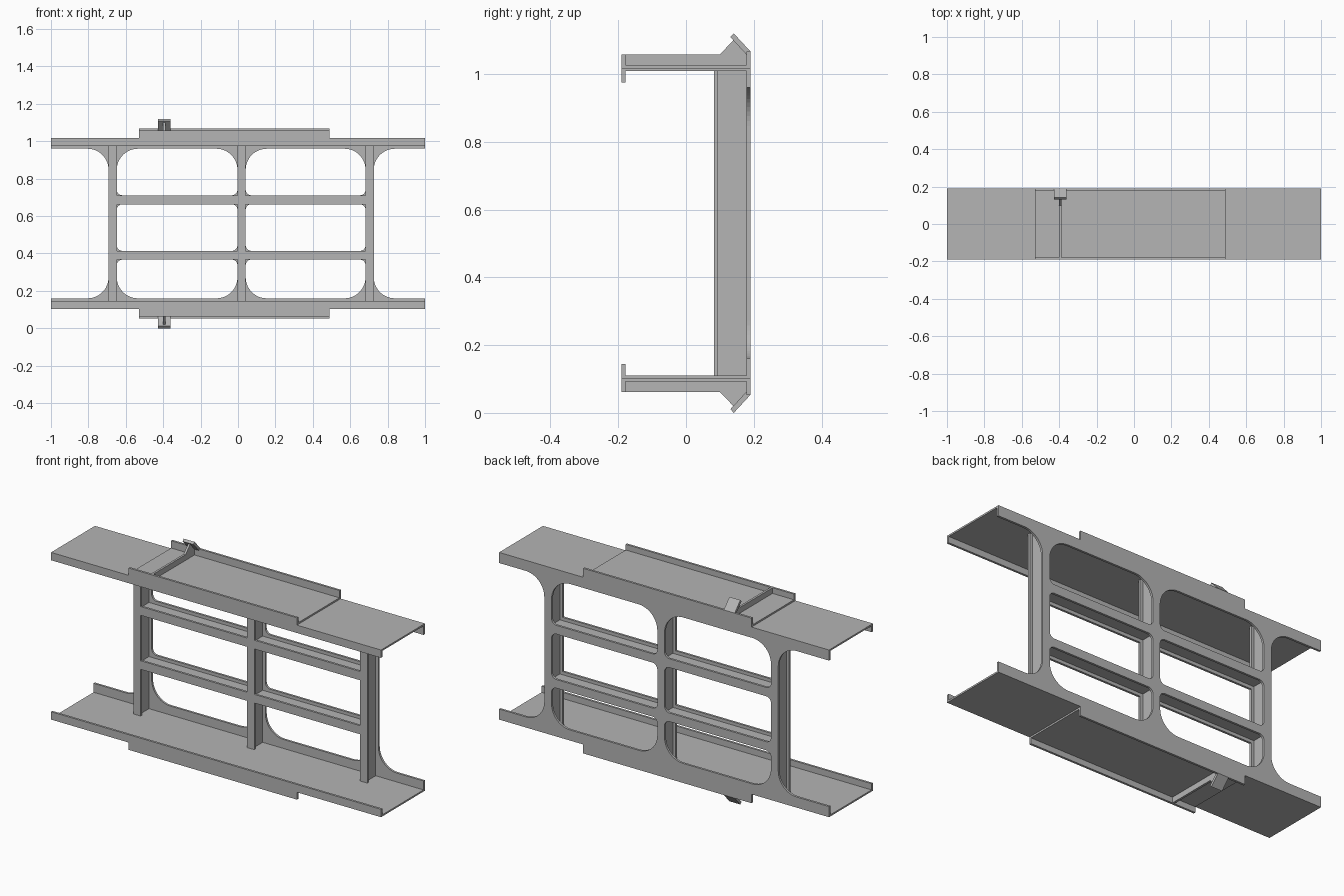
import bpy, bmesh, math
from mathutils import Vector, Matrix

old = bpy.data.objects.get("Cube")
if old:
    bpy.data.objects.remove(old, do_unlink=True)

grey = bpy.data.materials.new("plain_grey")
grey.use_nodes = True
GREY = (0.46, 0.46, 0.46, 1)
grey.diffuse_color = GREY
grey.node_tree.nodes["Principled BSDF"].inputs["Base Color"].default_value = GREY

HEIGHT = 1.12
BACK, FRONT, SHEET = 0.19, -0.19, 0.012


def finish(name, mesh):
    mesh.materials.clear()
    mesh.materials.append(grey)
    obj = bpy.data.objects.new(name, mesh)
    bpy.context.collection.objects.link(obj)
    return obj


def flip(z, top):
    return z if top else HEIGHT - z


def prism(name, profile, x0, x1):
    """Extrude a closed (y, z) profile along x."""
    bm = bmesh.new()
    face = bm.faces.new([bm.verts.new((x0, y, z)) for y, z in profile])
    moved = bmesh.ops.extrude_face_region(bm, geom=[face])["geom"]
    bmesh.ops.translate(bm, vec=(x1 - x0, 0, 0),
                        verts=[v for v in moved if isinstance(v, bmesh.types.BMVert)])
    bmesh.ops.recalc_face_normals(bm, faces=bm.faces)
    mesh = bpy.data.meshes.new(name)
    bm.to_mesh(mesh)
    bm.free()
    return finish(name, mesh)


def box(name, x0, x1, y0, y1, z0, z1):
    return prism(name, [(y0, z0), (y1, z0), (y1, z1), (y0, z1)], x0, x1)


def rounded(corners, steps=12):
    """Turn (x, z, radius) right-angle corners into a filleted loop."""
    loop = []
    for i, (x, z, r) in enumerate(corners):
        p = Vector((x, z))
        if r == 0:
            loop.append(p)
            continue
        a = (Vector(corners[i - 1][:2]) - p).normalized()
        b = (Vector(corners[(i + 1) % len(corners)][:2]) - p).normalized()
        centre = p + r * (a + b)
        for k in range(steps + 1):
            t = math.pi / 2 * k / steps
            loop.append(centre - r * (b * math.cos(t) + a * math.sin(t)))
    return loop


def sheet(name, loops, y0, y1):
    """Flat upright sheet from an outline and hole loops in x and z."""
    curve = bpy.data.curves.new(name, "CURVE")
    curve.dimensions = "2D"
    curve.fill_mode = "BOTH"
    curve.extrude = (y1 - y0) / 2
    for loop in loops:
        spline = curve.splines.new("POLY")
        spline.points.add(len(loop) - 1)
        for point, (x, z) in zip(spline.points, loop):
            point.co = (x, z, 0, 1)
        spline.use_cyclic_u = True
    temp = bpy.data.objects.new(name + "_curve", curve)
    bpy.context.collection.objects.link(temp)
    graph = bpy.context.evaluated_depsgraph_get()
    mesh = bpy.data.meshes.new_from_object(temp.evaluated_get(graph))
    bpy.data.objects.remove(temp, do_unlink=True)
    mesh.transform(Matrix.Translation((0, (y0 + y1) / 2, 0)) @ Matrix.Rotation(math.pi / 2, 4, "X"))
    bm = bmesh.new()
    bm.from_mesh(mesh)
    bmesh.ops.remove_doubles(bm, verts=bm.verts, dist=0.00001)
    bmesh.ops.recalc_face_normals(bm, faces=bm.faces)
    for f in bm.faces:
        f.smooth = False
    bm.to_mesh(mesh)
    bm.free()
    return finish(name, mesh)


# Shared layout
POSTS = [(-0.692, -0.648), (-0.003, 0.041), (0.682, 0.726)]
BARS = [(0.367, 0.414), (0.663, 0.711)]
LOW, HIGH = 0.16, 0.96          # open height of the frame
RAIL, STEP = 1.018, 1.067       # top of the rail and of its raised length
S0, S1 = -0.53, 0.49            # raised length
BIG, SMALL = 0.113, 0.03

# Back frame sheet with rounded windows
left, right = POSTS[0][0], POSTS[-1][1]
lower = [(-1, RAIL), (S0, RAIL), (S0, STEP), (S1, STEP), (S1, RAIL), (1, RAIL)]
outline = [(x, flip(z, False), 0) for x, z in lower]
outline += [(1, LOW, 0), (right, LOW, BIG), (right, HIGH, BIG), (1, HIGH, 0)]
outline += [(x, z, 0) for x, z in reversed(lower)]
outline += [(-1, HIGH, 0), (left, HIGH, BIG), (left, LOW, BIG), (-1, LOW, 0)]
loops = [rounded(outline)]
rows = [(LOW, BARS[0][0], BIG, SMALL), (BARS[0][1], BARS[1][0], SMALL, SMALL),
        (BARS[1][1], HIGH, SMALL, BIG)]
for a, b in zip(POSTS, POSTS[1:]):
    for z0, z1, r0, r1 in rows:
        loops.append(rounded([(a[1], z0, r0), (b[0], z0, r0), (b[0], z1, r1), (a[1], z1, r1)]))
sheet("back_frame", loops, BACK - SHEET, BACK)

# Posts and bars: front flange with a centred web back to the frame sheet
F0, F1 = 0.083, 0.095
for i, (x0, x1) in enumerate(POSTS):
    mid = (x0 + x1) / 2
    z0, z1 = HEIGHT - 1.009, 1.009
    box(f"post_flange_{i}", x0, x1, F0, F1, z0, z1)
    box(f"post_web_{i}", mid - SHEET / 2, mid + SHEET / 2, F1, BACK - SHEET, z0, z1)
for i, (a, b) in enumerate(zip(POSTS, POSTS[1:])):
    for j, (z0, z1) in enumerate(BARS):
        mid = (z0 + z1) / 2
        box(f"bar_flange_{i}_{j}", a[1], b[0], F0, F1, z0, z1)
        box(f"bar_web_{i}_{j}", a[1] - 0.016, b[0] + 0.016, F1, BACK - SHEET,
            mid - SHEET / 2, mid + SHEET / 2)

# Top and bottom rails, mirrored
inner = BACK - SHEET
for top, side in ((True, "top"), (False, "bottom")):
    def z(v):
        return flip(v, top)

    box(side + "_rail_plate", -1, 1, -inner, inner, z(1.009), z(RAIL))
    box(side + "_raised_plate", S0, S1, -inner, inner, z(RAIL), z(1.027))
    lip = [(-1, 0.975), (1, 0.975), (1, RAIL), (S1, RAIL),
           (S1, 1.058), (S0, 1.058), (S0, RAIL), (-1, RAIL)]
    sheet(side + "_front_lip", [[(x, z(v)) for x, v in lip]], FRONT, FRONT + SHEET)

    # Cross rib rising to a slanted tab
    rib = [(-inner, 1.027), (inner, 1.027), (inner, 1.062), (0.14, 1.1), (0.1, 1.058), (-inner, 1.058)]
    prism(side + "_cross_rib", [(y, z(v)) for y, v in rib], -0.4, -0.388)
    tab = [(BACK, 1.067), (0.141, HEIGHT), (0.131, 1.109), (inner, 1.058)]
    prism(side + "_tab", [(y, z(v)) for y, v in tab], -0.428, -0.362)
